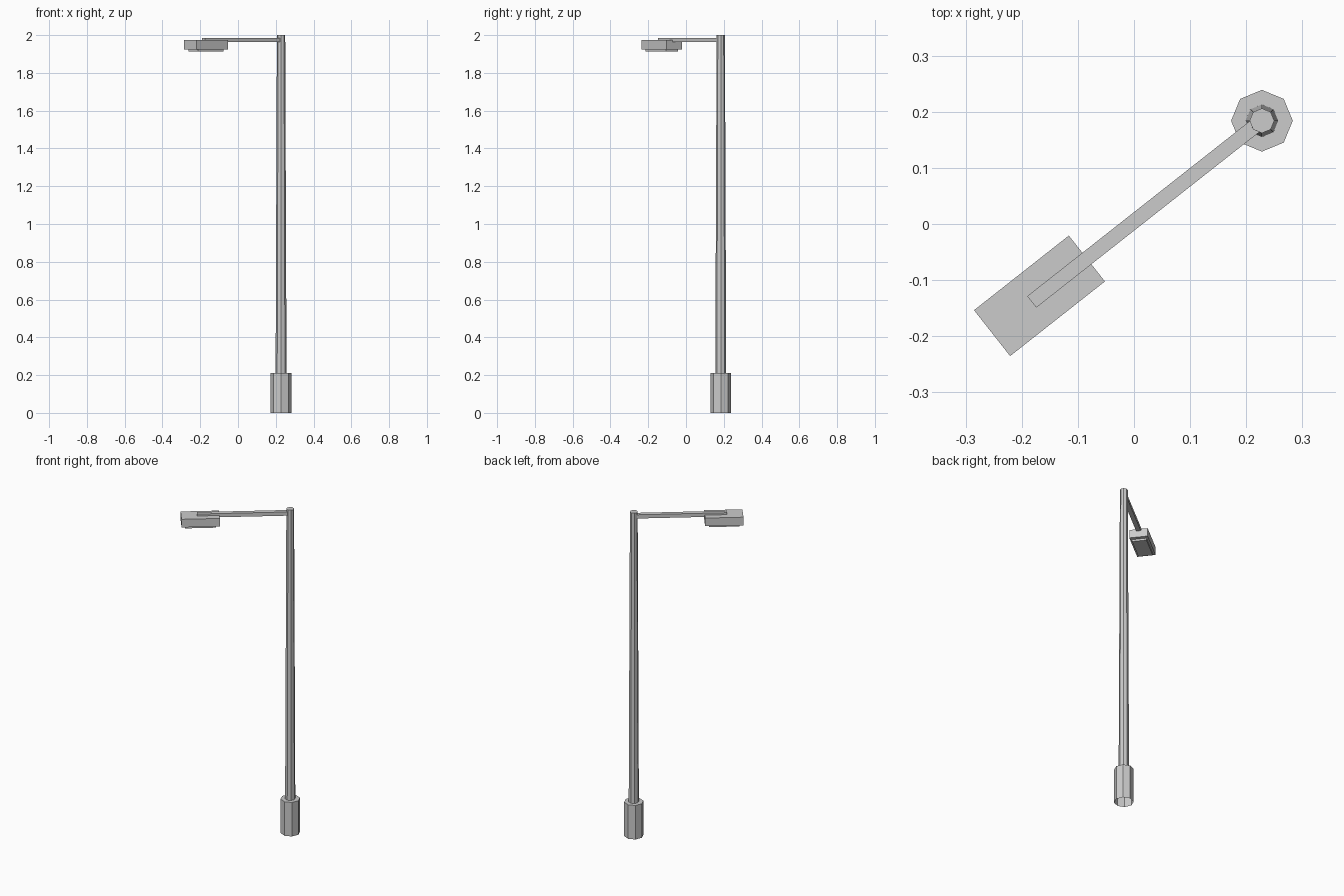
import bpy, bmesh
from math import radians
from mathutils import Matrix

if "Cube" in bpy.data.objects:
    bpy.data.objects.remove(bpy.data.objects["Cube"])

POLE = (0.228, 0.184)
ANGLE = radians(38.2)   # arm runs along local -x, away from the pole
to_world = Matrix.Translation((*POLE, 0)) @ Matrix.Rotation(ANGLE, 4, 'Z')


def finish(name, bm):
    bmesh.ops.recalc_face_normals(bm, faces=bm.faces)
    mesh = bpy.data.meshes.new(name)
    bm.to_mesh(mesh)
    bm.free()
    ob = bpy.data.objects.new(name, mesh)
    bpy.context.collection.objects.link(ob)
    return ob


def octagon(name, r0, r1, z0, z1):
    """Eight-sided tube on the pole axis, capped on top and open below."""
    bm = bmesh.new()
    bmesh.ops.create_cone(bm, segments=8, radius1=r0, radius2=r1,
                          depth=z1 - z0, cap_ends=True)
    bmesh.ops.translate(bm, verts=bm.verts, vec=(*POLE, (z0 + z1) / 2))
    ob_faces = [f for f in bm.faces if len(f.verts) == 8
                and f.calc_center_median().z < (z0 + z1) / 2]
    bmesh.ops.delete(bm, geom=ob_faces, context='FACES_ONLY')
    return finish(name, bm)


def arm_box(name, near, far, width, z0, z1):
    """Box spanning distances near..far from the pole, along the arm."""
    bm = bmesh.new()
    bmesh.ops.create_cube(bm, size=1)
    bmesh.ops.scale(bm, verts=bm.verts, vec=(far - near, width, z1 - z0))
    bmesh.ops.translate(bm, verts=bm.verts,
                        vec=(-(near + far) / 2, 0, (z0 + z1) / 2))
    bmesh.ops.transform(bm, matrix=to_world, verts=bm.verts)
    return finish(name, bm)


# Footing sleeve and tapered pole
octagon("base_sleeve", 0.055, 0.055, 0.0, 0.21)
octagon("pole", 0.029, 0.022, 0.205, 2.0)

# Arm, lamp housing and the panel beneath it
arm_box("arm", 0.012, 0.522, 0.026, 1.963, 1.986)
arm_box("lamp_housing", 0.397, 0.612, 0.104, 1.924, 1.974)
arm_box("lamp_panel", 0.419, 0.591, 0.081, 1.912, 1.926)
